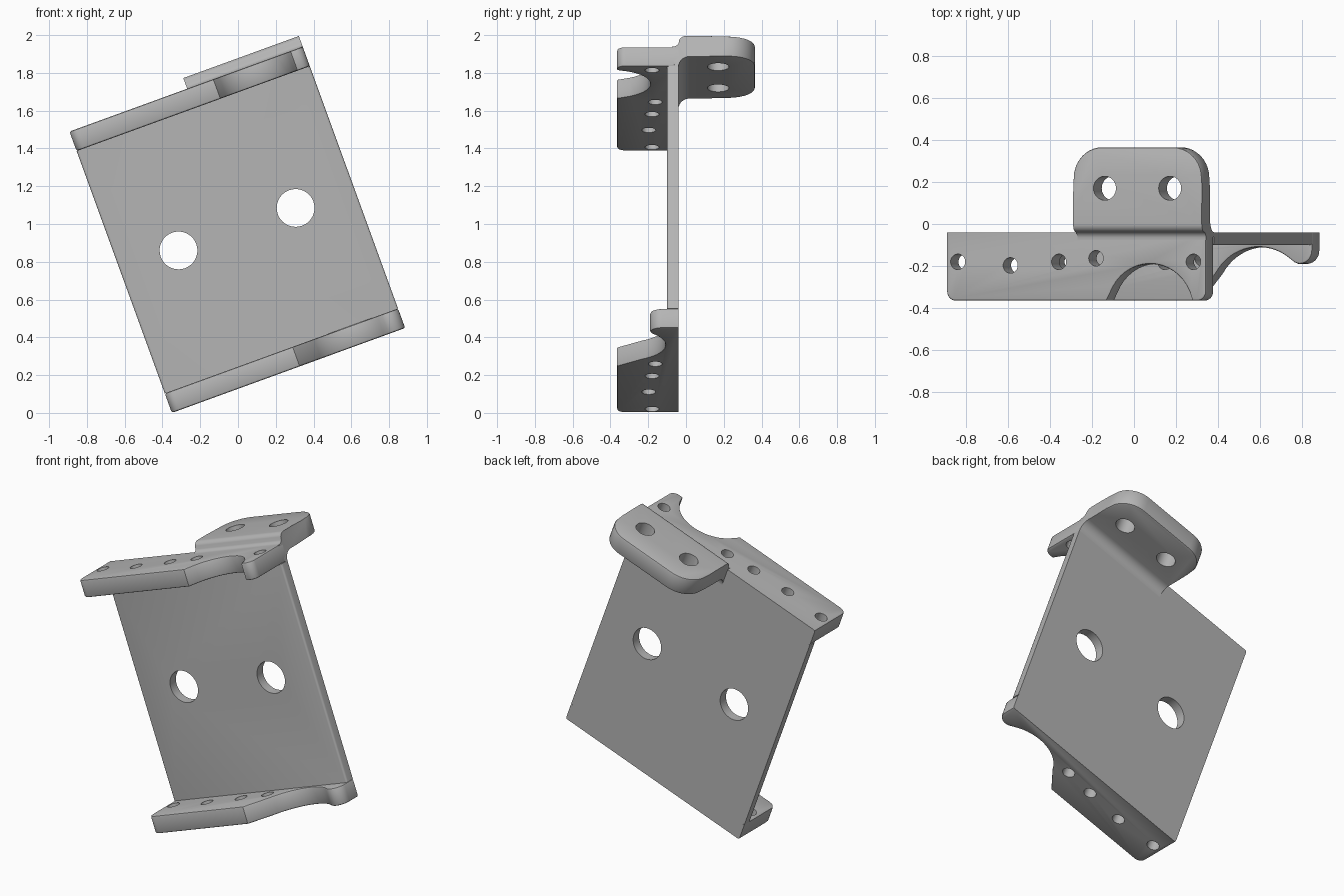
import bpy, bmesh, math
from mathutils import Vector

cube = bpy.data.objects.get("Cube")
if cube:
    bpy.data.objects.remove(cube)

TILT = math.radians(20)
ORIGIN = (-0.35, 0, 0)
LENGTH, HEIGHT, THICK = 1.314, 1.585, 0.11
BACK, FRONT = -0.04, -0.365

grey = bpy.data.materials.new("bracket grey")
grey.use_nodes = True
grey.diffuse_color = (0.46, 0.46, 0.46, 1)
grey.node_tree.nodes["Principled BSDF"].inputs["Base Color"].default_value = grey.diffuse_color


def prism(points, place, low, high):
    """Extrude a 2D outline from low to high; place maps (a, b, depth) to 3D."""
    bm = bmesh.new()
    face = bm.faces.new([bm.verts.new(place(a, b, low)) for a, b in points])
    ext = bmesh.ops.extrude_face_region(bm, geom=[face])
    shift = Vector(place(0, 0, high)) - Vector(place(0, 0, low))
    bmesh.ops.translate(bm, vec=shift, verts=[g for g in ext["geom"] if isinstance(g, bmesh.types.BMVert)])
    bmesh.ops.recalc_face_normals(bm, faces=bm.faces)
    return bm


def round_edges(bm, rule, radius, segments):
    edges = [e for e in bm.edges if rule(e.verts[0].co, e.verts[1].co)]
    bmesh.ops.bevel(bm, geom=edges, offset=radius, segments=segments,
                    profile=0.5, affect='EDGES', clamp_overlap=True)


def to_object(name, bm):
    mesh = bpy.data.meshes.new(name)
    bm.to_mesh(mesh)
    bm.free()
    obj = bpy.data.objects.new(name, mesh)
    bpy.context.collection.objects.link(obj)
    obj.location = ORIGIN
    obj.rotation_euler = (0, -TILT, 0)
    mesh.materials.append(grey)
    return obj


def drill(obj, holes, radius, place, low, high):
    """Cut round holes through a plate, then smooth it."""
    bm = bmesh.new()
    for a, b in holes:
        ring = [bm.verts.new(place(a + radius * math.cos(t), b + radius * math.sin(t), low))
                for t in (math.tau * i / 40 for i in range(40))]
        ext = bmesh.ops.extrude_face_region(bm, geom=[bm.faces.new(ring)])
        shift = Vector(place(0, 0, high)) - Vector(place(0, 0, low))
        bmesh.ops.translate(bm, vec=shift, verts=[g for g in ext["geom"] if isinstance(g, bmesh.types.BMVert)])
    bmesh.ops.recalc_face_normals(bm, faces=bm.faces)
    cutter = to_object("hole_cutter", bm)
    cutter.hide_render = True
    mod = obj.modifiers.new("holes", 'BOOLEAN')
    mod.operation, mod.solver, mod.object = 'DIFFERENCE', 'EXACT', cutter
    bpy.ops.object.select_all(action='DESELECT')
    obj.select_set(True)
    bpy.context.view_layer.objects.active = obj
    bpy.ops.object.modifier_apply(modifier="holes")
    bpy.data.objects.remove(cutter)
    bpy.ops.object.shade_smooth_by_angle(angle=math.radians(32))


def arc(cx, cy, r, start, end, n=16):
    angles = [math.radians(start + (end - start) * i / n) for i in range(n + 1)]
    return [(cx + r * math.cos(t), cy + r * math.sin(t)) for t in angles]


def flat(a, b, d):      # outline seen along the flange normal
    return (a, b, d)


def upright(a, b, d):   # outline seen from the front
    return (a, d, b)


def sideways(a, b, d):  # outline seen from the end
    return (d, a, b)


def is_corner(x, y):
    """Edge along the flange normal at a square front corner."""
    return lambda p, q: (abs(p.z - q.z) > 0.05 and abs(p.x - x) < 1e-4
                         and abs(q.x - x) < 1e-4 and abs(p.y - y) < 1e-4)


def is_rim(p, q):
    return abs(p.z - q.z) < 1e-4 and min(p.y, q.y) < BACK - 0.01


# Main panel with two large holes
panel_bm = prism([(0, THICK), (LENGTH, THICK), (LENGTH, HEIGHT - THICK), (0, HEIGHT - THICK)],
                 upright, -0.1, BACK)
round_edges(panel_bm, lambda p, q: abs(p.z - q.z) > 1 and p.y < -0.09, 0.012, 3)
panel = to_object("main_panel", panel_bm)


def to_local(x, z):
    dx = x - ORIGIN[0]
    return (dx * math.cos(TILT) + z * math.sin(TILT), z * math.cos(TILT) - dx * math.sin(TILT))


drill(panel, [to_local(-0.315, 0.86), to_local(0.305, 1.085)], 0.1, upright, -0.3, 0.2)

# Flanges with scalloped front edges
shared_holes = [(0.058, -0.18), (0.324, -0.197), (0.569, -0.18), (0.757, -0.163)]
top_outline = ([(0, BACK), (0, FRONT), (0.81, FRONT)]
               + arc(1.03, -0.405, 0.215, 150, 15)
               + [(1.245, FRONT), (LENGTH, FRONT), (LENGTH, BACK)])
bottom_outline = ([(0, BACK), (0, FRONT), (0.72, FRONT)]
                  + arc(1.043, -0.36, 0.25, 150, 52)
                  + [(1.222, -0.182)] + arc(1.25, -0.126, 0.064, -100, 0, 8)
                  + [(LENGTH, BACK)])

for name, outline, base, corners, holes in (
        ("top_flange", top_outline, HEIGHT - THICK, (0, LENGTH), shared_holes + [(1.25, -0.18)]),
        ("bottom_flange", bottom_outline, 0, (0,), shared_holes)):
    bm = prism(outline, flat, base, base + THICK)
    for x in corners:
        round_edges(bm, is_corner(x, FRONT), 0.045, 6)
    round_edges(bm, is_rim, 0.01, 2)
    drill(to_object(name, bm), holes, 0.037, flat, base - 0.1, base + THICK + 0.1)

# Rear tab, stepped up from the top flange and filleted into the panel
TAB_START, TAB_BACK, TAB_TOP, TAB_BOTTOM = 0.663, 0.365, 1.645, 1.53
tab_profile = ([(-0.075, 1.56), (-0.075, HEIGHT)]
               + arc(-0.07, 1.62, 0.035, -80, -30, 4)
               + arc(0.0, 1.605, 0.04, 155, 90, 5)
               + [(TAB_BACK, TAB_TOP), (TAB_BACK, TAB_BOTTOM)]
               + arc(0.02, TAB_BOTTOM - 0.06, 0.06, 90, 180, 7)
               + [(-0.06, TAB_BOTTOM - 0.06)])
tab_bm = prism(tab_profile, sideways, TAB_START, LENGTH)
round_edges(tab_bm, lambda p, q: abs(p.z - q.z) > 0.05 and min(p.y, q.y) > 0.3, 0.145, 10)
round_edges(tab_bm, lambda p, q: min(p.y, q.y) > 0.15 and abs(p.z - q.z) < 1e-4, 0.01, 2)
drill(to_object("rear_tab", tab_bm), [(0.823, 0.17), (1.153, 0.17)], 0.057, flat, 1.3, 1.9)
